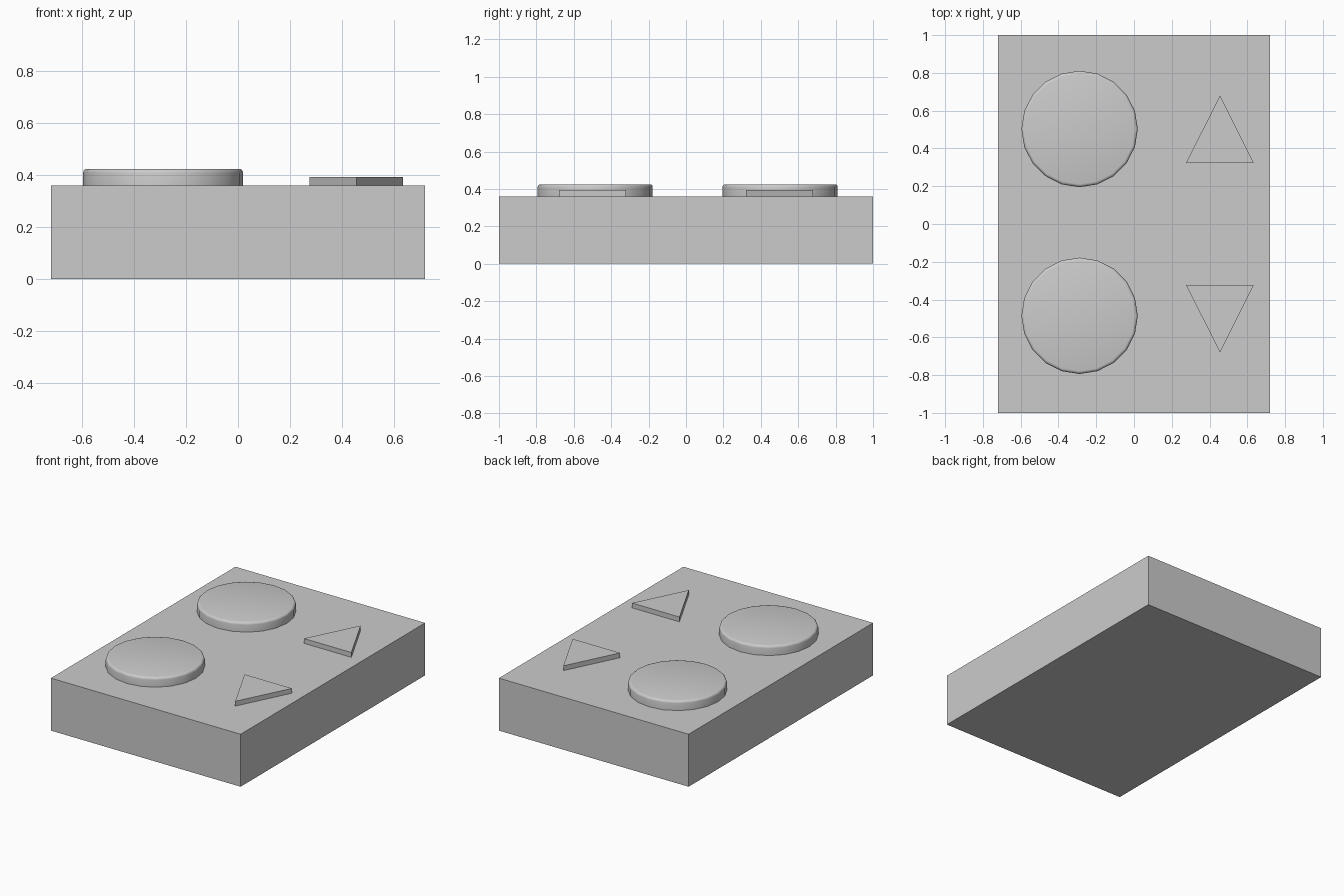
import bpy, bmesh, math

if "Cube" in bpy.data.objects:
    bpy.data.objects.remove(bpy.data.objects["Cube"])

TOP = 0.36     # top of the base block
SINK = 0.01    # raised parts are seated slightly into the block


def prism(name, outline, z0, z1):
    """Extrude a flat outline from z0 up to z1."""
    bm = bmesh.new()
    face = bm.faces.new([bm.verts.new((x, y, z0)) for x, y in outline])
    ext = bmesh.ops.extrude_face_region(bm, geom=[face], use_keep_orig=True)
    verts = [v for v in ext["geom"] if isinstance(v, bmesh.types.BMVert)]
    bmesh.ops.translate(bm, verts=verts, vec=(0, 0, z1 - z0))
    bmesh.ops.recalc_face_normals(bm, faces=bm.faces)
    mesh = bpy.data.meshes.new(name)
    bm.to_mesh(mesh)
    bm.free()
    obj = bpy.data.objects.new(name, mesh)
    bpy.context.collection.objects.link(obj)
    return obj


def round_button(name, cx, cy, r=0.308, z1=0.425, sides=20):
    """Round button with a softened top rim."""
    step = 2 * math.pi / sides
    ring = [(cx + r * math.cos(i * step), cy + r * math.sin(i * step)) for i in range(sides)]
    obj = prism(name, ring, TOP - SINK, z1)
    bm = bmesh.new()
    bm.from_mesh(obj.data)
    rim = [e for e in bm.edges if all(v.co.z > z1 - 1e-4 for v in e.verts)]
    bmesh.ops.bevel(bm, geom=rim, offset=0.016, segments=3, profile=0.5, affect='EDGES')
    bm.to_mesh(obj.data)
    bm.free()
    bpy.ops.object.select_all(action='DESELECT')
    obj.select_set(True)
    bpy.context.view_layer.objects.active = obj
    bpy.ops.object.shade_smooth_by_angle(angle=math.radians(40))


# base block
prism("base_block", [(-0.72, -1), (0.72, -1), (0.72, 1), (-0.72, 1)], 0, TOP)

# round buttons
round_button("upper_button", -0.288, 0.503)
round_button("lower_button", -0.288, -0.486)

# arrow markers, pointing away from the middle
for name, s in (("up_arrow", 1), ("down_arrow", -1)):
    prism(name, [(0.275, s * 0.322), (0.635, s * 0.322), (0.455, s * 0.68)], TOP - SINK, 0.393)
